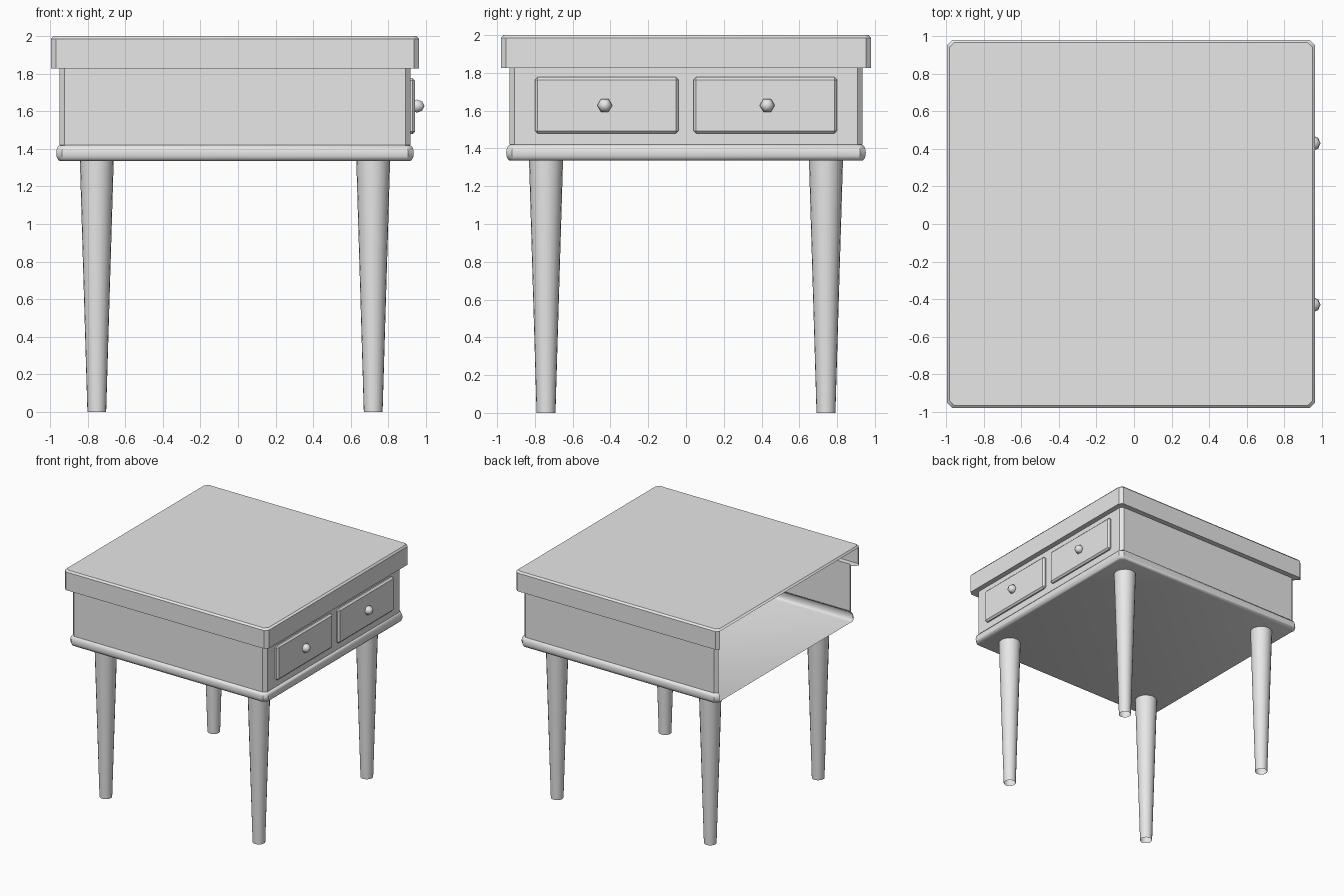
import bpy, bmesh, math
from mathutils import Matrix, Vector

old = bpy.data.objects.get("Cube")
if old:
    bpy.data.objects.remove(old)

CX = -0.016          # cabinet centre along x, leaving room for the knobs

grey = bpy.data.materials.new("plain_grey")
grey.use_nodes = True
grey.diffuse_color = (0.8, 0.8, 0.8, 1)
grey.node_tree.nodes["Principled BSDF"].inputs["Base Color"].default_value = (0.8, 0.8, 0.8, 1)


def finish(bm, name, angle=35):
    """Turn a bmesh into a named object, smooth with sharp edges kept."""
    mesh = bpy.data.meshes.new(name)
    bm.to_mesh(mesh)
    bm.free()
    mesh.materials.append(grey)
    for poly in mesh.polygons:
        poly.use_smooth = True
    mesh.set_sharp_from_angle(angle=math.radians(angle))
    obj = bpy.data.objects.new(name, mesh)
    bpy.context.collection.objects.link(obj)
    return obj


def ring(bm, half, z, cut):
    """Square loop with cut corners; its last edge runs along the -x side."""
    a, b = half, half - cut
    corners = [(-a, -b), (-b, -a), (b, -a), (a, -b), (a, b), (b, a), (-b, a), (-a, b)]
    return [bm.verts.new((CX + x, y, z)) for x, y in corners]


def shell(name, profile, cap=None, closed_bands=(), cut=0.027):
    """Stack square loops into a thin shell, left open on the -x side."""
    bm = bmesh.new()
    loops = [ring(bm, half, z, cut) for half, z in profile]
    for band, (low, high) in enumerate(zip(loops, loops[1:])):
        sides = 8 if band in closed_bands else 7
        for i in range(sides):
            j = (i + 1) % 8
            bm.faces.new((low[i], low[j], high[j], high[i]))
    if cap == "top":
        bm.faces.new(loops[-1])
    elif cap == "bottom":
        bm.faces.new(loops[0][::-1])
    return finish(bm, name)


# Table top: overhanging underside, straight edge, small bevel
shell("table_top", [(0.934, 1.827), (0.98, 1.827), (0.98, 1.985), (0.967, 2.0)],
      cap="top", closed_bands=(2,))

# Cabinet walls
shell("cabinet_walls", [(0.934, 1.42), (0.934, 1.827)])

# Rounded base moulding with the cabinet floor
arc = [math.radians(-90 + 180 * i / 8) for i in range(9)]
base_profile = [(0.93 + 0.022 * math.cos(t), 1.3775 + 0.0425 * math.sin(t)) for t in arc]
shell("base_moulding", base_profile, cap="bottom", cut=0.03)

# Tapered legs, open tubes
for x_side, x_name in ((-1, "right"), (1, "left")):
    for y_side, y_name in ((-1, "front"), (1, "back")):
        bm = bmesh.new()
        bmesh.ops.create_cone(
            bm, cap_ends=False, segments=20, radius1=0.05, radius2=0.09, depth=1.335,
            matrix=Matrix.Translation((CX + 0.736 * x_side, 0.741 * y_side, 0.6675)))
        finish(bm, f"{y_name}_{x_name}_leg")

# Drawer fronts and their faceted knobs
for side, label in ((-1, "front"), (1, "back")):
    bm = bmesh.new()
    size = Matrix.Diagonal((0.05, 0.76, 0.298, 1))
    bmesh.ops.create_cube(
        bm, size=1, matrix=Matrix.Translation((0.918, 0.42 * side, 1.628)) @ size)
    bmesh.ops.bevel(bm, geom=bm.edges[:], offset=0.014, segments=1, affect='EDGES')
    finish(bm, f"{label}_drawer")

    bm = bmesh.new()
    bmesh.ops.create_uvsphere(
        bm, u_segments=6, v_segments=4, radius=0.04,
        matrix=Matrix.Translation((0.953, 0.43 * side, 1.628))
        @ Matrix.Rotation(math.pi / 2, 4, 'Y'))
    finish(bm, f"{label}_knob", angle=65)
